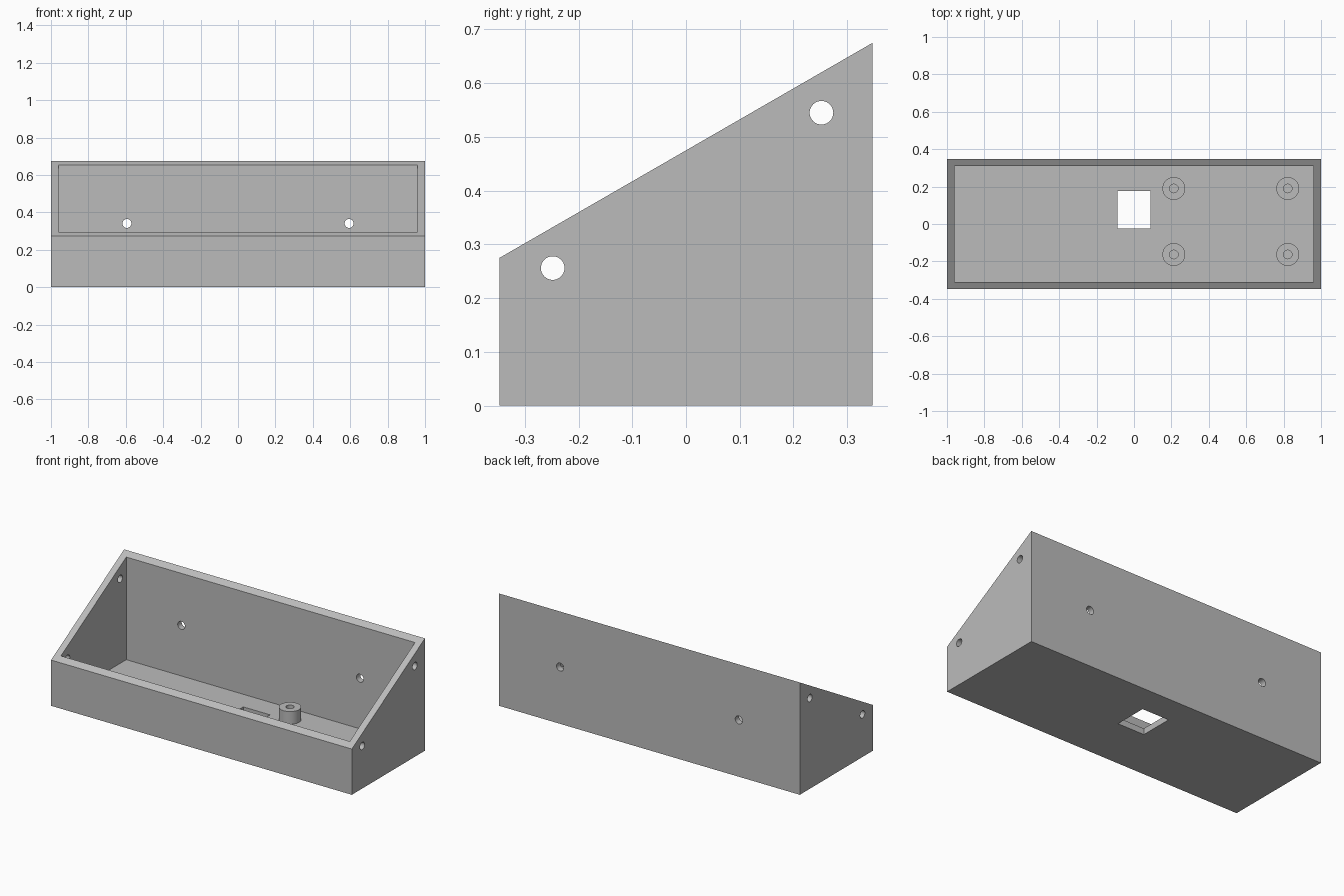
import bpy
import bmesh
from math import pi
from mathutils import Matrix, Vector

if "Cube" in bpy.data.objects:
    bpy.data.objects.remove(bpy.data.objects["Cube"])

HALF_X, HALF_Y = 1.0, 0.347
FRONT_H, BACK_H = 0.275, 0.675
WALL = 0.037
POST_TOP = 0.113

grey = bpy.data.materials.new("light grey plastic")
grey.use_nodes = True
colour = (0.5, 0.5, 0.5, 1)
grey.diffuse_color = colour
grey.node_tree.nodes["Principled BSDF"].inputs["Base Color"].default_value = colour


def finish(bm, name):
    bmesh.ops.recalc_face_normals(bm, faces=bm.faces)
    mesh = bpy.data.meshes.new(name)
    bm.to_mesh(mesh)
    bm.free()
    mesh.materials.append(grey)
    obj = bpy.data.objects.new(name, mesh)
    bpy.context.collection.objects.link(obj)
    return obj


def prism(name, profile, half_x):
    """Extrude a (y, z) profile along x."""
    bm = bmesh.new()
    face = bm.faces.new([bm.verts.new((-half_x, y, z)) for y, z in profile])
    ext = bmesh.ops.extrude_face_region(bm, geom=[face])
    verts = [v for v in ext["geom"] if isinstance(v, bmesh.types.BMVert)]
    bmesh.ops.translate(bm, verts=verts, vec=(2 * half_x, 0, 0))
    return finish(bm, name)


def cylinder(name, centre, radius, depth, axis="Z"):
    turn = {"X": Matrix.Rotation(pi / 2, 4, "Y"),
            "Y": Matrix.Rotation(pi / 2, 4, "X"),
            "Z": Matrix.Identity(4)}[axis]
    bm = bmesh.new()
    bmesh.ops.create_cone(bm, cap_ends=True, segments=40, radius1=radius,
                          radius2=radius, depth=depth,
                          matrix=Matrix.Translation(Vector(centre)) @ turn)
    return finish(bm, name)


def boolean(target, tool, operation="DIFFERENCE"):
    mod = target.modifiers.new("cut", "BOOLEAN")
    mod.operation, mod.solver, mod.object = operation, "EXACT", tool
    bpy.context.view_layer.objects.active = target
    bpy.ops.object.modifier_apply(modifier=mod.name)
    bpy.data.objects.remove(tool)


# Sloped enclosure, hollowed and open at the top
case = prism("sloped_case", [(-HALF_Y, 0), (HALF_Y, 0),
                             (HALF_Y, BACK_H), (-HALF_Y, FRONT_H)], HALF_X)
inner = HALF_Y - WALL
boolean(case, prism("cavity_cutter", [(-inner, WALL), (inner, WALL),
                                      (inner, 1), (-inner, 1)], HALF_X - WALL - 0.003))

# Cable opening in the floor
boolean(case, prism("floor_cutter", [(-0.025, -0.1), (0.177, -0.1),
                                     (0.177, 0.1), (-0.025, 0.1)], 0.089))

# Screw holes through both end walls and the back wall
for y, z in ((0.252, 0.545), (-0.248, 0.256)):
    boolean(case, cylinder("end_hole_cutter", (0, y, z), 0.022, 2.4, "X"))
for side in (-1, 1):
    boolean(case, cylinder("back_hole_cutter", (side * 0.594, HALF_Y, 0.341),
                           0.024, 0.2, "Y"))

# Four hollow mounting posts rising from the floor
for x in (0.213, 0.822):
    for y in (-0.163, 0.19):
        base = WALL / 2
        boolean(case, cylinder("post", (x, y, (base + POST_TOP) / 2),
                               0.061, POST_TOP - base), "UNION")
        boolean(case, cylinder("post_bore_cutter", (x, y, WALL + 0.1), 0.023, 0.2))

# Smooth round walls with crisp edges
bpy.ops.object.select_all(action="DESELECT")
case.select_set(True)
bpy.context.view_layer.objects.active = case
bpy.ops.object.shade_smooth_by_angle(angle=pi / 6)
